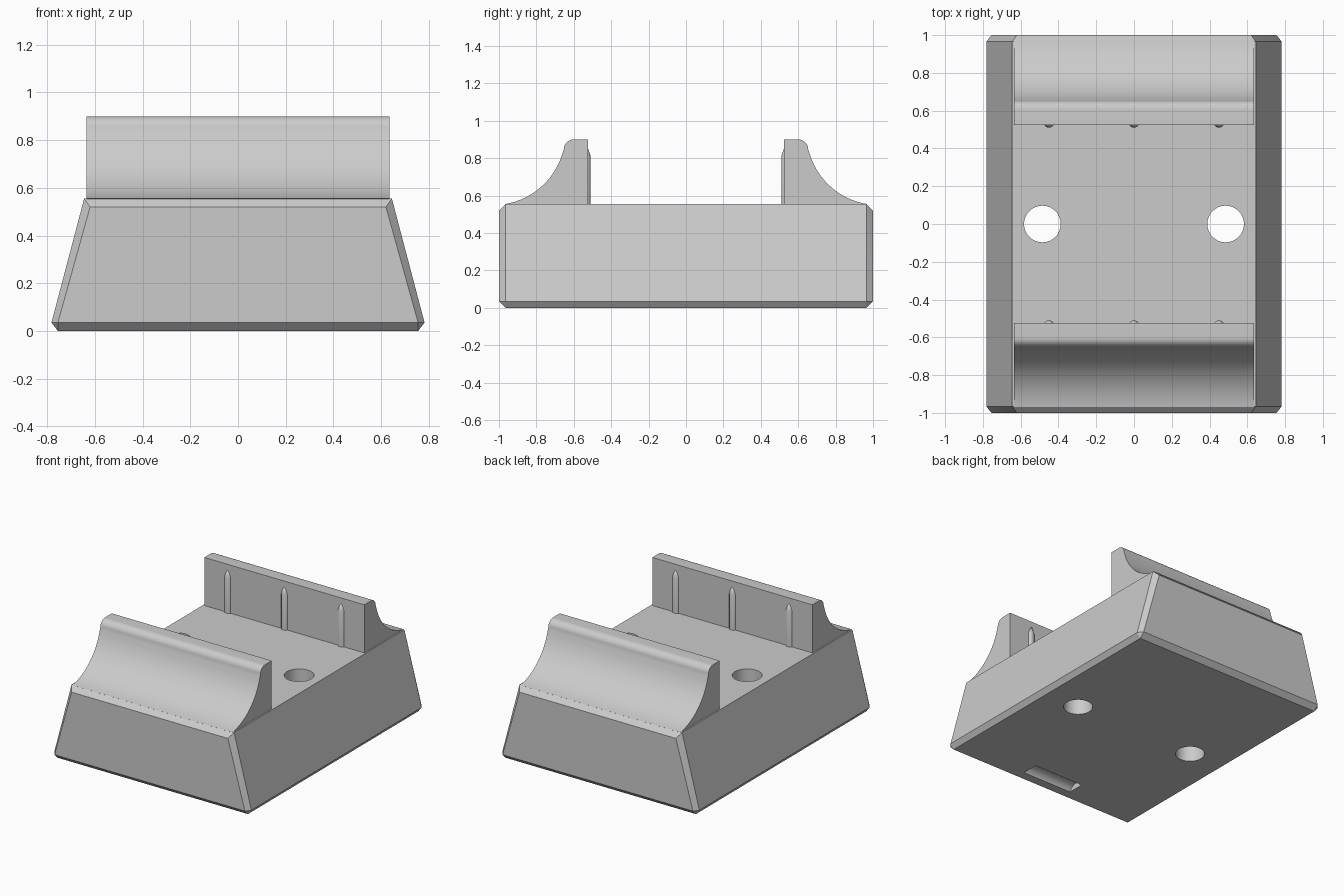
import bpy, bmesh, math
from mathutils import Matrix

cube = bpy.data.objects.get("Cube")
if cube:
    bpy.data.objects.remove(cube, do_unlink=True)

grey = bpy.data.materials.new("plain_grey")
grey.use_nodes = True
colour = (0.6, 0.6, 0.6, 1)
grey.diffuse_color = colour
grey.node_tree.nodes["Principled BSDF"].inputs["Base Color"].default_value = colour

TOP = 0.555          # deck height
INNER = 0.525        # inner face of each upright


def finish(name, bm):
    bmesh.ops.recalc_face_normals(bm, faces=bm.faces)
    mesh = bpy.data.meshes.new(name)
    bm.to_mesh(mesh)
    bm.free()
    mesh.materials.append(grey)
    obj = bpy.data.objects.new(name, mesh)
    bpy.context.collection.objects.link(obj)
    return obj


def activate(obj):
    bpy.ops.object.select_all(action='DESELECT')
    obj.select_set(True)
    bpy.context.view_layer.objects.active = obj


def smooth(obj):
    activate(obj)
    bpy.ops.object.shade_smooth_by_angle(angle=math.radians(30))


def cylinder(name, radius, length, matrix, sides=48):
    bm = bmesh.new()
    bmesh.ops.create_cone(bm, cap_ends=True, segments=sides, radius1=radius,
                          radius2=radius, depth=length, matrix=matrix)
    return finish(name, bm)


# Tapered base with chamfered edges, as the hull of one mirrored corner
corner = [(0.755, 0.965, 0), (0.782, 0.965, 0.035), (0.755, 1, 0.035),
          (0.62, 1, 0.52), (0.645, 0.965, TOP)]
bm = bmesh.new()
for sx in (-1, 1):
    for sy in (-1, 1):
        for x, y, z in corner:
            bm.verts.new((sx * x, sy * y, z))
bmesh.ops.convex_hull(bm, input=bm.verts)
bmesh.ops.dissolve_limit(bm, angle_limit=math.radians(2), verts=bm.verts, edges=bm.edges)
base = finish("base", bm)

# Two screw holes and a shallow rounded groove underneath
cutters = [cylinder("hole_cutter", 0.097, 2, Matrix.Translation((s * 0.485, 0, 0.3)))
           for s in (-1, 1)]
cutters.append(cylinder("groove_cutter", 0.065, 0.4,
                        Matrix.Translation((0, -0.84, -0.025))
                        @ Matrix.Rotation(math.pi / 2, 4, 'Y')))
activate(base)
for cutter in cutters:
    cutter.hide_render = True
    mod = base.modifiers.new("cut", 'BOOLEAN')
    mod.operation = 'DIFFERENCE'
    mod.solver = 'EXACT'
    mod.object = cutter
    bpy.ops.object.modifier_apply(modifier=mod.name)
    bpy.data.objects.remove(cutter, do_unlink=True)
smooth(base)

# Upright profile: straight inside, rounded top, concave sweep to the deck
profile = [(INNER, TOP - 0.02), (INNER, 0.9)]
for i in range(9):
    a = math.pi / 2 * (1 - i / 8)
    profile.append((0.603 + 0.05 * math.cos(a), 0.848 + 0.052 * math.sin(a)))
for i in range(1, 25):
    a = math.radians(193 + (261 - 193) * i / 24)
    profile.append((1.03 + 0.385 * math.cos(a), 0.935 + 0.385 * math.sin(a)))
profile.append((0.94, TOP - 0.02))

for side, sy in (("front", -1), ("back", 1)):
    bm = bmesh.new()
    face = bm.faces.new([bm.verts.new((-0.635, sy * y, z)) for y, z in profile])
    ext = bmesh.ops.extrude_face_region(bm, geom=[face])
    bmesh.ops.translate(bm, vec=(1.27, 0, 0),
                        verts=[v for v in ext["geom"] if isinstance(v, bmesh.types.BMVert)])
    smooth(finish(side + "_upright", bm))

    # Pointed ribs half sunk into the inner face
    for label, x in (("right", -0.45), ("middle", 0), ("left", 0.45)):
        bm = bmesh.new()
        for r2, low, high in ((0.027, TOP - 0.02, 0.81), (0, 0.81, 0.895)):
            bmesh.ops.create_cone(bm, cap_ends=False, segments=24, radius1=0.027,
                                  radius2=r2, depth=high - low,
                                  matrix=Matrix.Translation((x, sy * 0.537, (low + high) / 2)))
        bmesh.ops.remove_doubles(bm, verts=bm.verts, dist=0.0005)
        smooth(finish(side + "_" + label + "_rib", bm))
